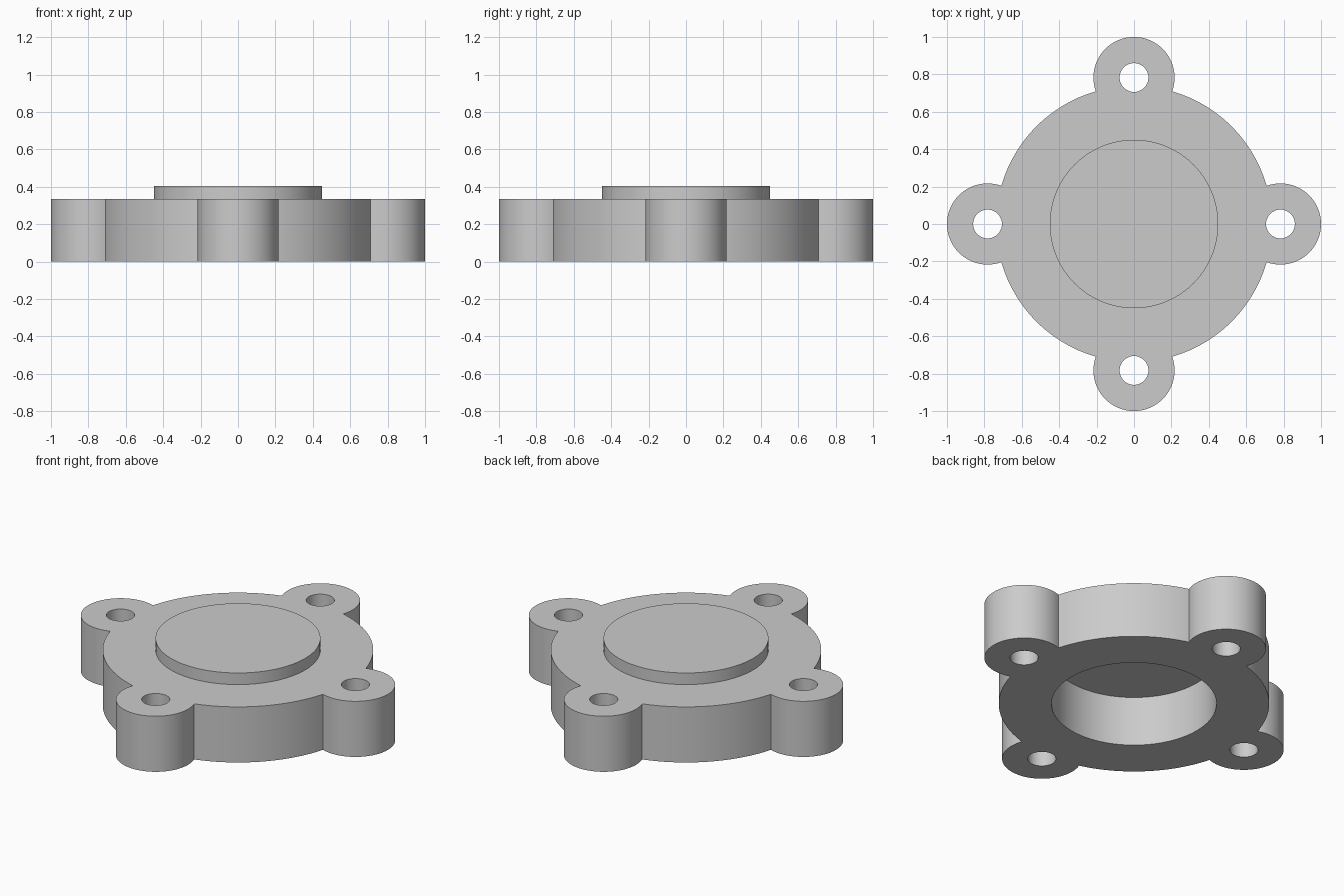
import bpy
import bmesh
from math import acos, atan2, cos, pi, sin, sqrt

BODY_R, LUG_R, LUG_POS = 0.738, 0.217, 0.783
HOLE_R, BORE_R = 0.077, 0.45
BODY_TOP, BOSS_TOP, BORE_TOP = 0.335, 0.405, 0.30

if "Cube" in bpy.data.objects:
    bpy.data.objects.remove(bpy.data.objects["Cube"])

grey = bpy.data.materials.new("light grey metal")
grey.use_nodes = True
colour = (0.6, 0.6, 0.6, 1)
grey.diffuse_color = colour
grey.node_tree.nodes["Principled BSDF"].inputs["Base Color"].default_value = colour


def arc(cx, cy, r, start, end, steps):
    angles = [start + (end - start) * i / steps for i in range(steps)]
    return [(cx + r * cos(a), cy + r * sin(a)) for a in angles]


def prism(name, points, z0, z1):
    """Extrude a closed outline between two heights."""
    bm = bmesh.new()
    face = bm.faces.new([bm.verts.new((x, y, z0)) for x, y in points])
    top = bmesh.ops.extrude_face_region(bm, geom=[face])["geom"]
    verts = [v for v in top if isinstance(v, bmesh.types.BMVert)]
    bmesh.ops.translate(bm, verts=verts, vec=(0, 0, z1 - z0))
    bmesh.ops.recalc_face_normals(bm, faces=bm.faces)
    mesh = bpy.data.meshes.new(name)
    bm.to_mesh(mesh)
    bm.free()
    mesh.materials.append(grey)
    obj = bpy.data.objects.new(name, mesh)
    bpy.context.collection.objects.link(obj)
    return obj


def combine(target, tool, operation):
    """Apply a boolean and discard the tool."""
    tool.hide_render = True
    mod = target.modifiers.new(operation.title(), "BOOLEAN")
    mod.operation, mod.object, mod.solver = operation, tool, "EXACT"
    bpy.context.view_layer.objects.active = target
    bpy.ops.object.modifier_apply(modifier=mod.name)
    bpy.data.objects.remove(tool)


# Outline: lug arcs alternating with body arcs, meeting at their intersections
meet_x = (BODY_R**2 + LUG_POS**2 - LUG_R**2) / (2 * LUG_POS)
meet = acos(meet_x / BODY_R)
lug_half = atan2(sqrt(BODY_R**2 - meet_x**2), meet_x - LUG_POS)
outline = []
for i in range(4):
    a = i * pi / 2
    outline += arc(LUG_POS * cos(a), LUG_POS * sin(a), LUG_R, a - lug_half, a + lug_half, 48)
    outline += arc(0, 0, BODY_R, a + meet, a + pi / 2 - meet, 32)

flange = prism("flange_body", outline, 0, BODY_TOP)

# Raised round boss on the top
boss = prism("boss", arc(0, 0, BORE_R, 0, 2 * pi, 128), BODY_TOP - 0.1, BOSS_TOP)
combine(flange, boss, "UNION")

# Blind bore from below
bore = prism("bore_cutter", arc(0, 0, BORE_R, 0, 2 * pi, 128), -0.1, BORE_TOP)
combine(flange, bore, "DIFFERENCE")

# Bolt holes through the lugs
for i in range(4):
    x, y = LUG_POS * cos(i * pi / 2), LUG_POS * sin(i * pi / 2)
    hole = prism("bolt_hole_cutter", arc(x, y, HOLE_R, 0, 2 * pi, 48), -0.1, 0.5)
    combine(flange, hole, "DIFFERENCE")

# Smooth curved walls, sharp rims
bpy.ops.object.select_all(action="DESELECT")
flange.select_set(True)
bpy.context.view_layer.objects.active = flange
bpy.ops.object.shade_smooth_by_angle(angle=pi / 6)
